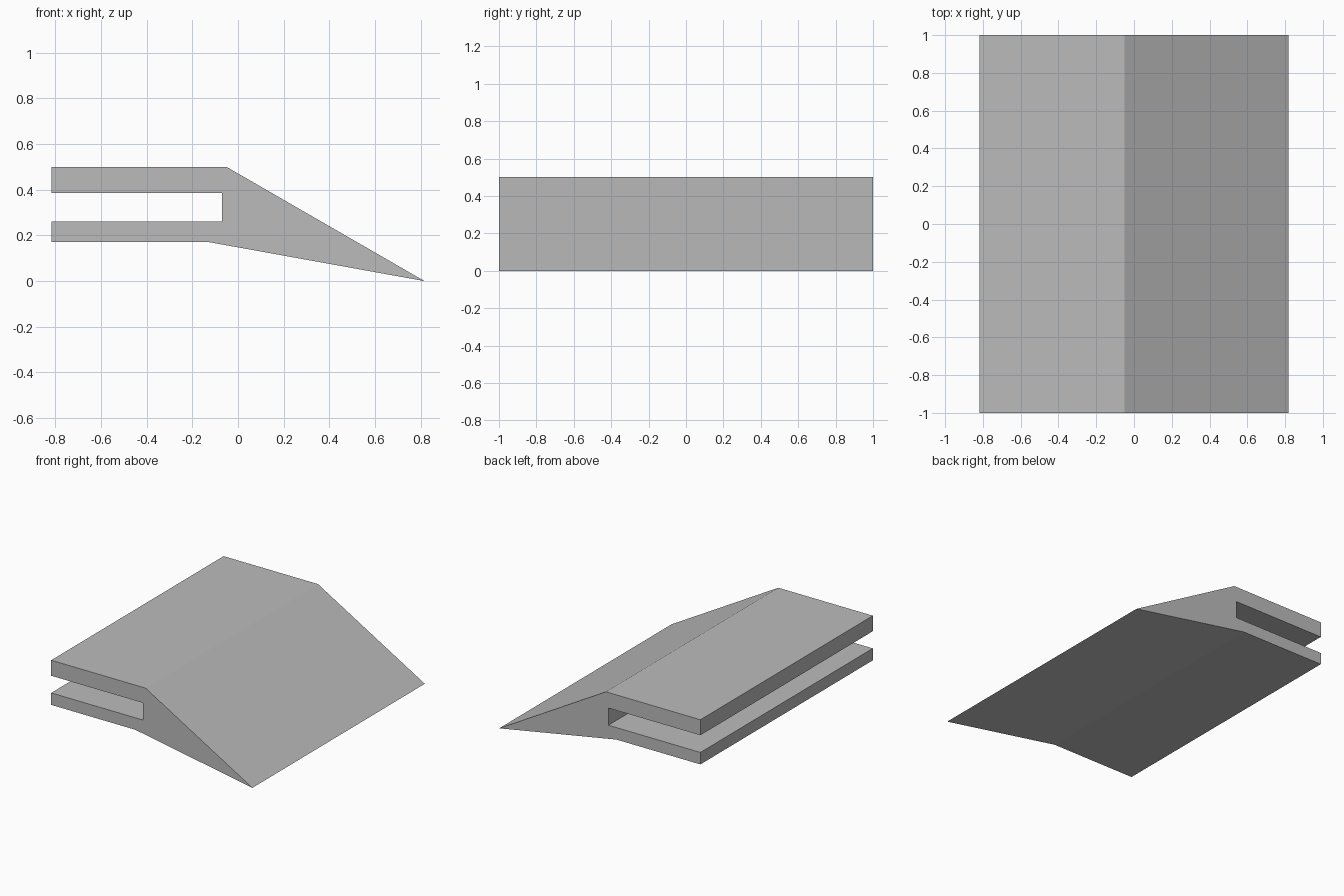
import bpy
import bmesh

cube = bpy.data.objects.get("Cube")
if cube:
    bpy.data.objects.remove(cube, do_unlink=True)

# Plain grey material
grey = bpy.data.materials.new("plain grey")
grey.use_nodes = True
colour = (0.5, 0.5, 0.5, 1)
grey.diffuse_color = colour
grey.node_tree.nodes["Principled BSDF"].inputs["Base Color"].default_value = colour

# Cross-section: sharp wedge nose with a slot between two flat flanges
profile = [
    (0.817, 0), (-0.05, 0.5), (-0.817, 0.5), (-0.817, 0.386),
    (-0.07, 0.386), (-0.07, 0.26), (-0.817, 0.26), (-0.817, 0.172),
    (-0.135, 0.172),
]
half_length = 1.0

# Extrude the cross-section along the full length
bm = bmesh.new()
face = bm.faces.new([bm.verts.new((x, -half_length, z)) for x, z in profile])
result = bmesh.ops.extrude_face_region(bm, geom=[face], use_keep_orig=True)
moved = [v for v in result["geom"] if isinstance(v, bmesh.types.BMVert)]
bmesh.ops.translate(bm, verts=moved, vec=(0, 2 * half_length, 0))
bmesh.ops.recalc_face_normals(bm, faces=bm.faces)

mesh = bpy.data.meshes.new("slotted_wedge_strip")
bm.to_mesh(mesh)
bm.free()
mesh.materials.append(grey)
strip = bpy.data.objects.new("slotted_wedge_strip", mesh)
bpy.context.collection.objects.link(strip)
